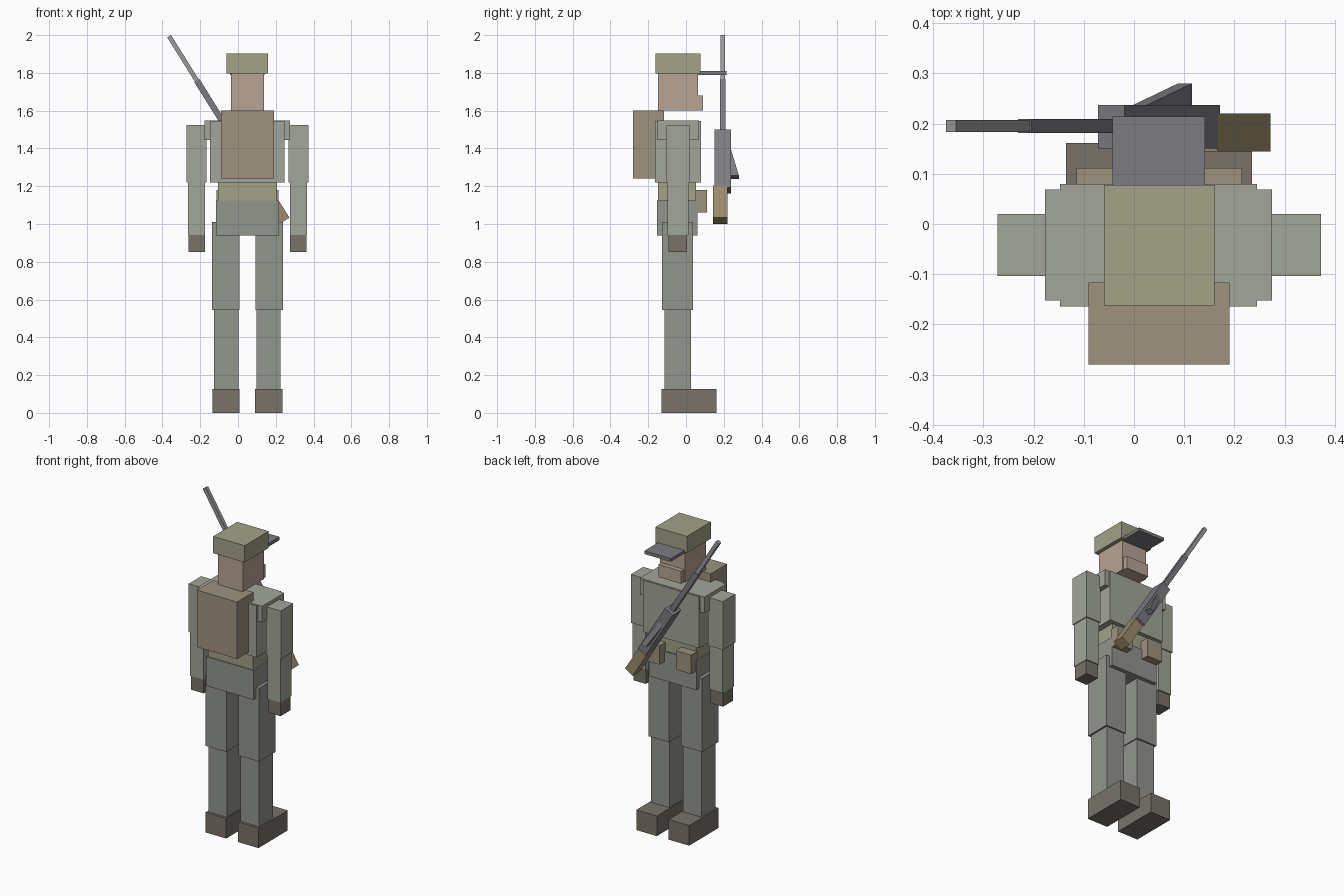
import bpy, bmesh
from mathutils import Vector

if "Cube" in bpy.data.objects:
    bpy.data.objects.remove(bpy.data.objects["Cube"])

MID = 0.05  # the body's own symmetry plane


def material(name, r, g, b):
    m = bpy.data.materials.new(name)
    m.diffuse_color = (r, g, b, 1)
    m.use_nodes = True
    m.node_tree.nodes["Principled BSDF"].inputs["Base Color"].default_value = m.diffuse_color
    return m


CLOTH = material("cloth", 0.36, 0.38, 0.32)
TROUSER = material("trouser_cloth", 0.29, 0.30, 0.27)
OLIVE = material("olive", 0.37, 0.36, 0.25)
BROWN = material("canvas", 0.34, 0.29, 0.21)
LEATHER = material("leather", 0.19, 0.17, 0.14)
SKIN = material("skin", 0.48, 0.37, 0.30)
METAL = material("metal", 0.20, 0.20, 0.22)
STEEL = material("steel", 0.32, 0.32, 0.33)
WOOD = material("wood", 0.33, 0.26, 0.15)


def hexa(name, mat, corners):
    """Six-faced solid from 8 corners, ordered x, then y, then z."""
    bm = bmesh.new()
    v = [bm.verts.new(c) for c in corners]
    for f in ((0, 1, 3, 2), (4, 6, 7, 5), (0, 4, 5, 1),
              (2, 3, 7, 6), (0, 2, 6, 4), (1, 5, 7, 3)):
        bm.faces.new([v[i] for i in f])
    bmesh.ops.recalc_face_normals(bm, faces=bm.faces)
    me = bpy.data.meshes.new(name)
    bm.to_mesh(me)
    bm.free()
    me.materials.append(mat)
    ob = bpy.data.objects.new(name, me)
    bpy.context.collection.objects.link(ob)
    return ob


def box(name, mat, xs, ys, zs):
    return hexa(name, mat, [(x, y, z) for x in xs for y in ys for z in zs])


def pair(name, mat, xs, ys, zs):
    """The same box on both sides of the body."""
    box(name + "_left", mat, xs, ys, zs)
    box(name + "_right", mat, (2 * MID - xs[1], 2 * MID - xs[0]), ys, zs)


# head and cap
box("cap", OLIVE, (-0.06, 0.16), (-0.162, 0.078), (1.797, 1.903))
box("cap_visor", METAL, (-0.043, 0.141), (0.06, 0.214), (1.79, 1.81))
box("head", SKIN, (-0.037, 0.137), (-0.148, 0.063), (1.60, 1.80))
box("jaw", SKIN, (-0.03, 0.13), (0.05, 0.091), (1.60, 1.68))

# torso
box("chest", CLOTH, (-0.147, 0.245), (-0.164, 0.08), (1.22, 1.545))
box("shoulders", CLOTH, (-0.177, 0.275), (-0.152, 0.069), (1.445, 1.547))
box("backpack", BROWN, (-0.091, 0.19), (-0.28, -0.117), (1.24, 1.60))
box("waist", OLIVE, (-0.107, 0.207), (-0.147, 0.053), (1.12, 1.225))
box("hips", TROUSER, (-0.116, 0.216), (-0.153, 0.062), (0.94, 1.125))
pair("belt_pouch", BROWN, (-0.115, -0.007), (0.05, 0.112), (1.06, 1.18))

# arms
pair("upper_arm", CLOTH, (-0.272, -0.168), (-0.104, 0.02), (1.22, 1.525))
pair("forearm", CLOTH, (-0.266, -0.174), (-0.098, 0.013), (0.942, 1.225))
pair("hand", LEATHER, (-0.263, -0.176), (-0.092, 0.006), (0.853, 0.945))

# legs
pair("thigh", TROUSER, (-0.137, 0.008), (-0.127, 0.037), (0.545, 1.01))
pair("shin", TROUSER, (-0.126, 0.002), (-0.115, 0.027), (0.12, 0.55))
pair("boot", LEATHER, (-0.135, 0.009), (-0.131, 0.161), (0, 0.127))

# rifle: s runs from the butt along the slanted axis, w is half the width
BUTT = Vector((0.246, 0, 1.017))
ALONG = Vector((-0.53, 0, 0.848))
ACROSS = Vector((0.848, 0, 0.53))


def rifle_part(name, mat, s0, s1, w, y0, y1, y1_end=None):
    y_end = y1 if y1_end is None else y1_end
    pts = []
    for side in (-w, w):
        for top in (False, True):
            for s in (s0, s1):
                y = y0 if not top else (y1 if s == s0 else y_end)
                pts.append(BUTT + ALONG * s + ACROSS * side + Vector((0, y, 0)))
    return hexa(name, mat, pts)


rifle_part("rifle_stock", WOOD, 0, 0.2, 0.031, 0.144, 0.22)
rifle_part("rifle_receiver", METAL, 0.19, 0.55, 0.031, 0.15, 0.237)
rifle_part("rifle_magazine", METAL, 0.272, 0.445, 0.0165, 0.22, 0.28, 0.236)
rifle_part("rifle_handguard", METAL, 0.54, 0.875, 0.016, 0.181, 0.209)
rifle_part("rifle_barrel", STEEL, 0.86, 1.152, 0.012, 0.183, 0.207)
